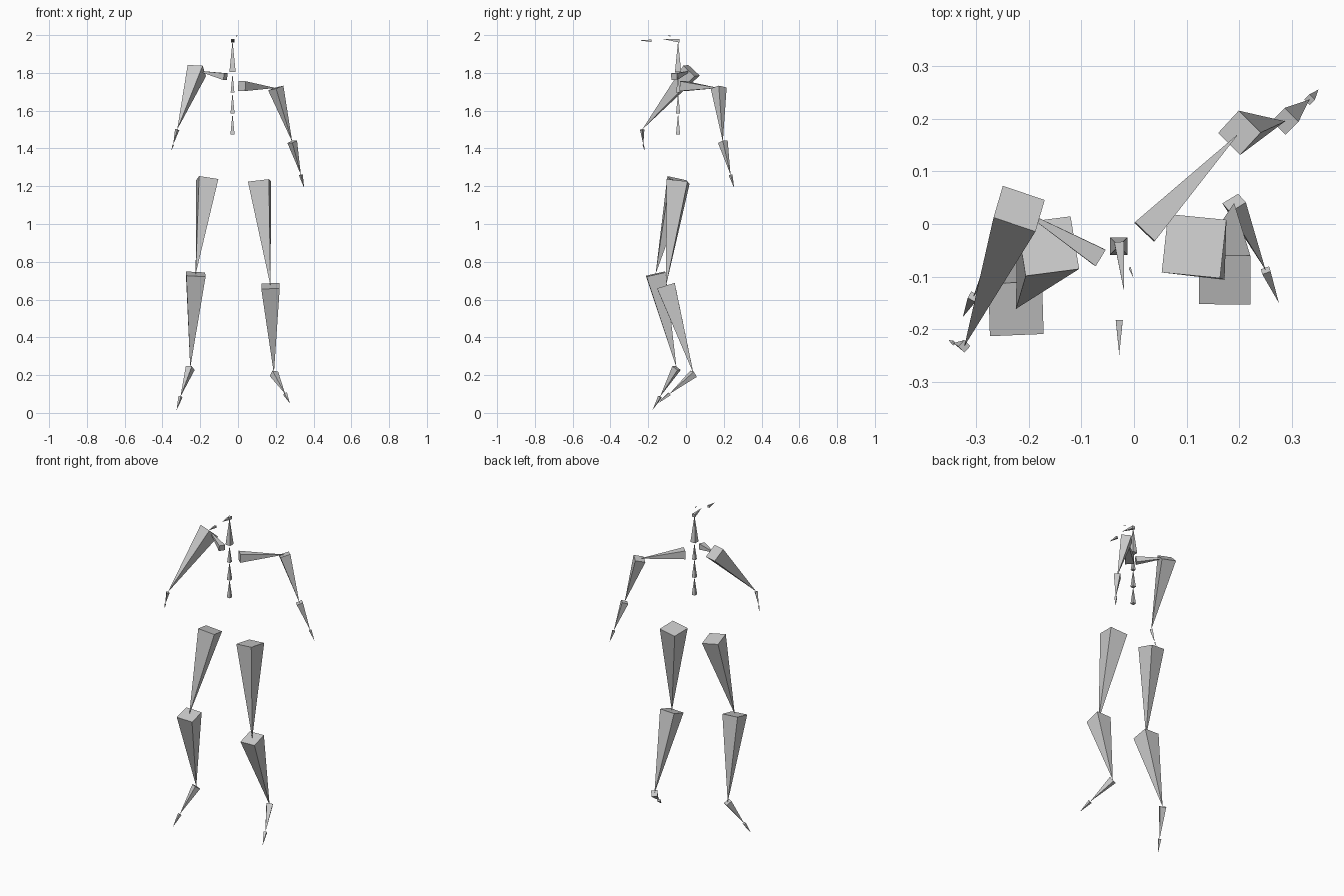
import bpy
import bmesh
from mathutils import Vector

cube = bpy.data.objects.get("Cube")
if cube:
    bpy.data.objects.remove(cube, do_unlink=True)

grey = bpy.data.materials.new("bone_grey")
grey.use_nodes = True
color = (0.6, 0.6, 0.6, 1)
grey.diffuse_color = color
grey.node_tree.nodes["Principled BSDF"].inputs["Base Color"].default_value = color


def bone(name, head, tail, edge=(1, 0, 0)):
    """Square pyramid from head to tail; its base is a fifth as wide as it is long."""
    head, tail, edge = Vector(head), Vector(tail), Vector(edge)
    axis = tail - head
    half = axis.length * 0.1
    axis.normalize()
    u = (edge - axis * edge.dot(axis)).normalized() * half
    v = axis.cross(u)
    bm = bmesh.new()
    base = [bm.verts.new(head + u * a + v * b)
            for a, b in ((-1, -1), (1, -1), (1, 1), (-1, 1))]
    tip = bm.verts.new(tail)
    bm.faces.new(base)
    for i in range(4):
        bm.faces.new((base[i], base[(i + 1) % 4], tip))
    bmesh.ops.recalc_face_normals(bm, faces=bm.faces)
    mesh = bpy.data.meshes.new(name)
    bm.to_mesh(mesh)
    bm.free()
    mesh.materials.append(grey)
    bpy.context.collection.objects.link(bpy.data.objects.new(name, mesh))


def chain(names, joints, edges):
    """Bones running from joint to joint."""
    for i, name in enumerate(names):
        bone(name, joints[i], joints[i + 1], edges[i])


arm = ("collar", "upper_arm", "forearm", "hand")
leg = ("thigh", "shin", "foot", "toe")

# Left arm and leg
chain(["left_" + n for n in arm],
      [(0.02, -0.015, 1.73), (0.2, 0.173, 1.72), (0.287, 0.195, 1.435),
       (0.333, 0.236, 1.26), (0.35, 0.255, 1.19)],
      [(1, -1, 0), (1, 1, 0), (1, 1, 0), (1, 1, 0)])
chain(["left_" + n for n in leg],
      [(0.114, -0.042, 1.225), (0.172, -0.106, 0.672), (0.19, 0.04, 0.207),
       (0.25, -0.088, 0.1), (0.275, -0.15, 0.05)],
      [(1, -0.1, 0.1), (1, 0, 0), (-0.8, -0.55, 0.1), (1, 0.3, 0)])

# Right arm and leg
chain(["right_" + n for n in arm],
      [(-0.066, -0.063, 1.78), (-0.218, 0.029, 1.812), (-0.322, -0.232, 1.5),
       (-0.343, -0.226, 1.42), (-0.352, -0.22, 1.39)],
      [(0.5, 0.85, 0), (0.7, -0.44, -0.25), (1, 1, 0), (1, 1, 0)])
chain(["right_" + n for n in leg],
      [(-0.163, -0.042, 1.235), (-0.224, -0.161, 0.735), (-0.253, -0.05, 0.237),
       (-0.305, -0.138, 0.085), (-0.325, -0.177, 0.015)],
      [(1, 0.13, -0.15), (1, 0.03, 0), (0.87, -0.48, 0), (0.87, -0.48, 0)])

# Spine and neck
for name, low, high in (("lower_spine", 1.475, 1.585), ("middle_spine", 1.585, 1.695),
                        ("upper_spine", 1.695, 1.795), ("neck", 1.805, 1.97)):
    bone(name, (-0.029, -0.042, low), (-0.029, -0.042, high))

# Head, jaw and eye
bone("head", (-0.028, -0.035, 1.97), (-0.019, -0.127, 1.98))
bone("jaw", (-0.028, -0.182, 1.97), (-0.028, -0.249, 1.972))
bone("eye", (-0.008, -0.083, 1.995), (-0.001, -0.102, 1.999))
